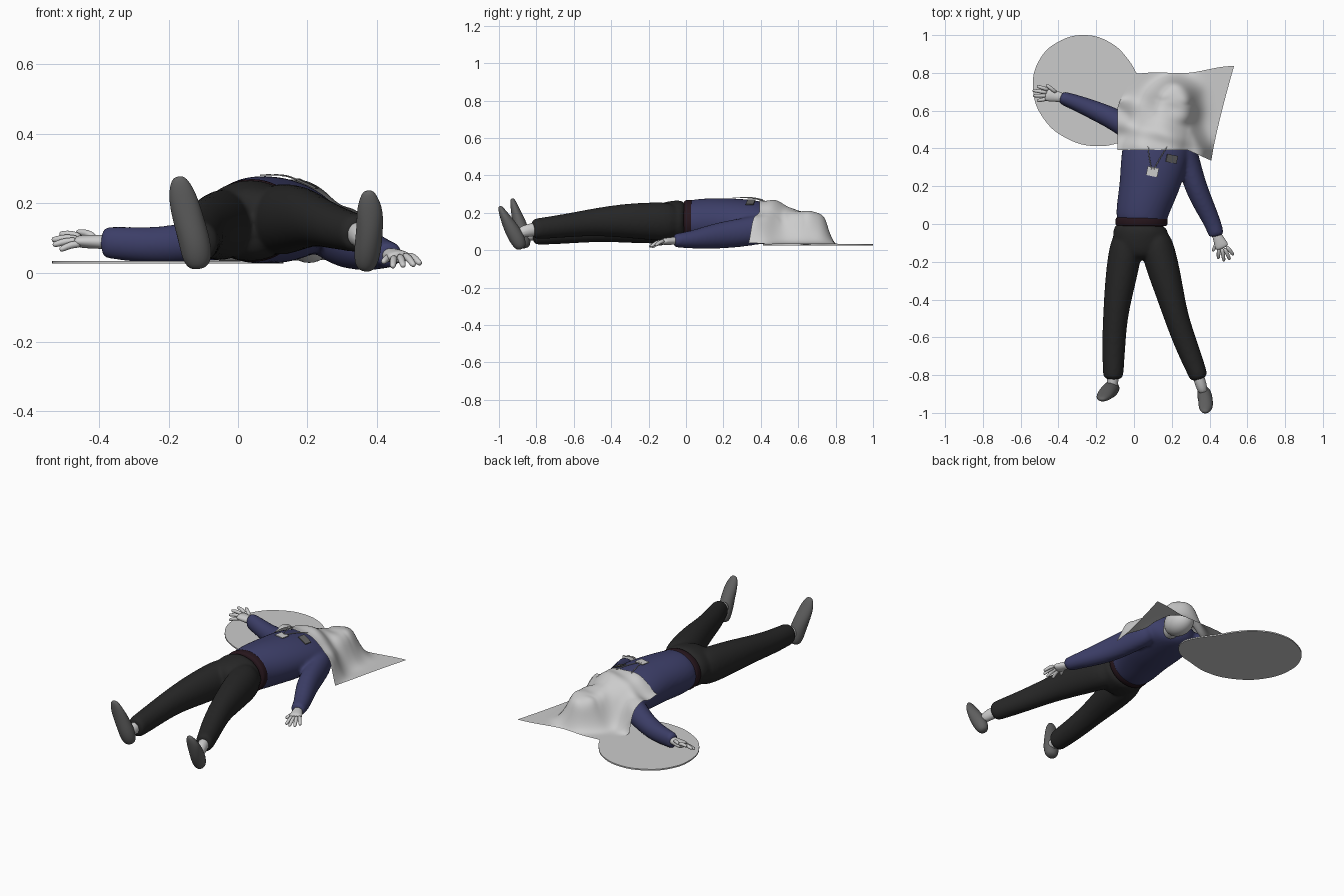
import bpy, bmesh, math
from mathutils import Vector

if "Cube" in bpy.data.objects:
    bpy.data.objects.remove(bpy.data.objects["Cube"])


def material(name, rgb):
    m = bpy.data.materials.new(name)
    m.diffuse_color = (*rgb, 1)
    m.use_nodes = True
    m.node_tree.nodes["Principled BSDF"].inputs["Base Color"].default_value = m.diffuse_color
    return m


BLUE = material("shirt_blue", (0.046, 0.049, 0.14))
BLACK = material("trouser_black", (0.02, 0.02, 0.02))
SHOE = material("shoe_grey", (0.12, 0.12, 0.12))
BELT = material("belt_brown", (0.02, 0.008, 0.012))


def finish(name, bm, mat=None):
    bmesh.ops.recalc_face_normals(bm, faces=bm.faces)
    me = bpy.data.meshes.new(name)
    bm.to_mesh(me)
    bm.free()
    ob = bpy.data.objects.new(name, me)
    bpy.context.collection.objects.link(ob)
    for p in me.polygons:
        p.use_smooth = True
    if mat:
        me.materials.append(mat)
    return ob


def tube(name, sections, mat=None, side=(1, 0, 0), seg=12, levels=2):
    """Loft elliptical rings (x, y, z, side radius, other radius) along a path."""
    bm = bmesh.new()
    pts = [Vector(s[:3]) for s in sections]
    shrink = (2 + math.cos(math.tau / seg)) / 3
    rings = []
    for i, s in enumerate(sections):
        t = (pts[min(i + 1, len(pts) - 1)] - pts[max(i - 1, 0)]).normalized()
        a = Vector(side)
        a = (a - t * a.dot(t)).normalized()
        b = t.cross(a)
        rings.append([bm.verts.new(pts[i]
                      + a * (math.cos(k * math.tau / seg) * s[3] / shrink)
                      + b * (math.sin(k * math.tau / seg) * s[4] / shrink)) for k in range(seg)])
    for r0, r1 in zip(rings, rings[1:]):
        for k in range(seg):
            n = (k + 1) % seg
            bm.faces.new((r0[k], r0[n], r1[n], r1[k]))
    bm.faces.new(rings[0])
    bm.faces.new(rings[-1])
    ob = finish(name, bm, mat)
    sub = ob.modifiers.new("smooth", 'SUBSURF')
    sub.levels = sub.render_levels = levels
    return ob


def select(obs):
    bpy.ops.object.select_all(action='DESELECT')
    for o in obs:
        o.select_set(True)
    bpy.context.view_layer.objects.active = obs[0]


def blend(name, obs):
    """Fuse overlapping tubes into one garment with soft joins."""
    select(obs)
    bpy.ops.object.convert(target='MESH')
    bpy.ops.object.join()
    ob = bpy.context.object
    ob.name = name
    rm = ob.modifiers.new("fuse", 'REMESH')
    rm.mode, rm.voxel_size, rm.use_smooth_shade = 'VOXEL', .009, True
    ob.modifiers.new("soften", 'SMOOTH').iterations = 8


# Shirt with sleeves
blend("shirt", [
    tube("shirt_body", [(.04, -.02, .15, .13, .11), (.04, .05, .15, .137, .122), (.06, .13, .152, .147, .126),
                        (.08, .2, .153, .158, .125), (.1, .3, .15, .173, .125), (.12, .42, .145, .18, .113),
                        (.145, .5, .13, .16, .09), (.165, .56, .12, .07, .06)], BLUE),
    tube("left_sleeve", [(.03, .47, .12, .07, .075), (-.08, .545, .095, .06, .062), (-.2, .598, .078, .052, .055),
                         (-.28, .632, .08, .045, .051), (-.375, .667, .087, .036, .047),
                         (-.392, .673, .087, .032, .043)], BLUE, side=(0, 1, 0)),
    tube("right_sleeve", [(.24, .46, .13, .07, .08), (.285, .35, .1, .06, .077), (.32, .21, .083, .06, .074),
                          (.37, .1, .066, .054, .06), (.41, .02, .055, .046, .046),
                          (.435, -.05, .052, .042, .038), (.438, -.067, .052, .038, .034)], BLUE)])

# Belt and trousers
tube("belt", [(.04, -.015, .15, .13, .11), (.04, -.005, .15, .138, .118), (.04, .03, .15, .139, .121),
              (.04, .04, .15, .128, .112)], BELT)
blend("trousers", [
    tube("hips", [(.04, .015, .15, .141, .119), (.033, -.06, .15, .147, .117),
                  (.035, -.13, .145, .138, .108), (.035, -.19, .14, .1, .08)], BLACK),
    tube("left_leg", [(-.025, -.03, .145, .08, .1), (-.05, -.17, .135, .09, .103),
                      (-.08, -.35, .13, .077, .088), (-.1, -.5, .118, .064, .074),
                      (-.108, -.65, .1, .062, .066), (-.11, -.79, .09, .054, .062),
                      (-.11, -.825, .087, .052, .058)], BLACK),
    tube("right_leg", [(.1, -.03, .15, .08, .105), (.135, -.17, .155, .092, .102),
                       (.183, -.34, .158, .077, .09), (.225, -.5, .15, .063, .072),
                       (.28, -.65, .13, .061, .062), (.337, -.79, .115, .05, .056),
                       (.347, -.825, .112, .048, .054)], BLACK)])

# Ankles and shoes
tube("left_ankle", [(-.11, -.77, .09, .03, .035), (-.112, -.82, .088, .03, .035), (-.115, -.88, .08, .028, .03)])
tube("right_ankle", [(.33, -.77, .115, .03, .035), (.348, -.83, .11, .03, .035), (.37, -.9, .09, .028, .03)])
tube("left_shoe", [(-.112, -.858, .01, .025, .022), (-.117, -.865, .04, .043, .036),
                   (-.125, -.877, .09, .045, .042), (-.142, -.892, .15, .044, .036),
                   (-.158, -.911, .21, .042, .025), (-.168, -.924, .255, .03, .017),
                   (-.172, -.93, .278, .014, .008)], SHOE)
tube("right_shoe", [(.365, -.878, .005, .022, .022), (.37, -.89, .035, .036, .038),
                    (.375, -.914, .08, .039, .042), (.38, -.942, .13, .038, .037),
                    (.38, -.969, .18, .038, .026), (.377, -.987, .215, .026, .017),
                    (.375, -.996, .237, .014, .008)], SHOE)


# Hands: a palm and five bent fingers from knuckle to tip
def hand(name, wrist, palm, side, fingers):
    w, p = Vector(wrist), Vector(palm)
    tube(name + "_palm", [(*w, .023, .021), (*w.lerp(p, .45), .028, .02),
                          (*w.lerp(p, .8), .036, .019), (*p, .034, .015)], side=side, seg=10)
    for i, (knuckle, tip) in enumerate(fingers):
        a, b = Vector(knuckle), Vector(tip)
        mid = a.lerp(b, .5) + Vector((0, 0, .007))
        tube(f"{name}_finger_{i + 1}", [(*a, .011, .011), (*mid, .01, .01), (*a.lerp(b, .85), .009, .009),
                                        (*b, .006, .006)], side=side, seg=8, levels=1)


hand("left_hand", (-.36, .664, .088), (-.47, .689, .09), (0, 1, 0), [
    ((-.45, .71, .1), (-.515, .73, .112)), ((-.455, .695, .095), (-.538, .708, .095)),
    ((-.455, .68, .09), (-.535, .679, .08)), ((-.45, .665, .082), (-.515, .652, .066)),
    ((-.41, .695, .1), (-.465, .738, .118))])
hand("right_hand", (.43, -.04, .052), (.47, -.13, .045), (1, 0, 0), [
    ((.488, -.115, .05), (.527, -.165, .025)), ((.478, -.125, .05), (.508, -.19, .02)),
    ((.465, -.125, .047), (.477, -.198, .018)), ((.45, -.12, .043), (.446, -.185, .016)),
    ((.445, -.085, .045), (.417, -.145, .03))])

# Head and neck beneath the cloth
tube("neck", [(.16, .49, .115, .055, .055), (.18, .54, .11, .045, .048), (.2, .6, .11, .045, .05)])
bm = bmesh.new()
bmesh.ops.create_uvsphere(bm, u_segments=24, v_segments=16, radius=1)
for v in bm.verts:
    v.co = Vector((.205 + v.co.x * .075, .64 + v.co.y * .098, .105 + v.co.z * .077))
finish("head", bm)


# Draped cloth: a relaxed membrane resting on rounded bumps for body parts
def bump(p, a, b, r, h, power):
    a, b = Vector(a), Vector(b)
    k = max(0, min(1, (p - a).dot(b - a) / (b - a).length_squared))
    t = (p - a.lerp(b, k)).length / r
    return h * (1 - t ** power) ** .5 if t < 1 else 0


BUMPS = [((.09, .34), (.13, .42), .205, .234, 2.5), ((.195, .6), (.21, .655), .11, .17, 4),
         ((.04, .47), (-.2, .6), .095, .158, 3), ((.24, .46), (.29, .36), .1, .165, 2.5),
         ((.15, .48), (.2, .6), .13, .18, 3)]
N = 64
pos, base = {}, {}
for j in range(N + 1):
    for i in range(N + 1):
        u, v = i / N, j / N
        left = -.087 + (.1 * ((v - .55) / .45) ** 1.3 if v > .55 else 0)
        right = .41 + .12 * v ** 1.2
        low = .393 - (.058 * (u - .74) / .26 if u > .74 else 0)
        high = .795 + .04 * u ** 2 + .006 * math.sin(u * 9)
        p = Vector((left + (right - left) * u, low + (high - low) * v))
        pos[i, j] = p
        base[i, j] = max(bump(p, *b) for b in BUMPS)
height = dict(base)
for _ in range(45):
    new = {}
    for (i, j), b in base.items():
        near = [height[k] for k in ((i - 1, j), (i + 1, j), (i, j - 1), (i, j + 1)) if k in height]
        pinned = j == N or i == N or (i == 0 and j > N * .6)
        new[i, j] = b if pinned else max(b, sum(near) / len(near))
    height = new
bm = bmesh.new()
verts = {}
for (i, j), p in pos.items():
    fold = .007 * math.sin(26 * p.x + 40 * p.y) * math.sin(11 * p.x - 23 * p.y + 1)
    verts[i, j] = bm.verts.new((p.x, p.y, .034 + height[i, j] + fold * min(1, height[i, j] * 9)))
for j in range(N):
    for i in range(N):
        bm.faces.new((verts[i, j], verts[i + 1, j], verts[i + 1, j + 1], verts[i, j + 1]))
cloth = finish("draped_cloth", bm)
relax = cloth.modifiers.new("relax", 'SMOOTH')
relax.use_x = relax.use_y = False
relax.iterations = 3


# Curves: floor puddle and neck cords
def curve(name, pts, closed=False, extrude=0, bevel=0):
    cu = bpy.data.curves.new(name, 'CURVE')
    cu.dimensions = '2D' if closed else '3D'
    cu.fill_mode = 'BOTH' if closed else 'FULL'
    cu.extrude, cu.bevel_depth = extrude, bevel
    sp = cu.splines.new('BEZIER')
    sp.bezier_points.add(len(pts) - 1)
    sp.use_cyclic_u = closed
    for bp, p in zip(sp.bezier_points, pts):
        bp.co = p
        bp.handle_left_type = bp.handle_right_type = 'AUTO'
    ob = bpy.data.objects.new(name, cu)
    bpy.context.collection.objects.link(ob)
    select([ob])
    bpy.ops.object.convert(target='MESH')
    return bpy.context.object


outline = [(-.26, 1), (-.12, .957), (-.03, .87), (.03, .77), (.1, .67), (.13, .58), (.08, .49), (-.06, .435),
           (-.2, .412), (-.35, .45), (-.48, .56), (-.535, .72), (-.5, .87), (-.4, .965)]
puddle = curve("floor_puddle", [(x, y, 0) for x, y in outline], closed=True, extrude=.004)
puddle.location.z = .03
curve("left_cord", [(.075, .41, .27), (.08, .36, .28), (.093, .29, .282)], bevel=.0025)
curve("right_cord", [(.175, .41, .265), (.145, .36, .277), (.105, .29, .282)], bevel=.0025)


# Badges on the chest
def badge(name, loc, size, rot, mat=None):
    bm = bmesh.new()
    bmesh.ops.create_cube(bm, size=1)
    bmesh.ops.scale(bm, vec=size, verts=bm.verts)
    ob = finish(name, bm, mat)
    for p in ob.data.polygons:
        p.use_smooth = False
    ob.location, ob.rotation_euler = loc, rot


badge("light_badge", (.098, .277, .28), (.06, .048, .004), (0, 0, -.2))
badge("dark_badge", (.2, .345, .256), (.062, .042, .006), (0, .42, -.2), SHOE)
